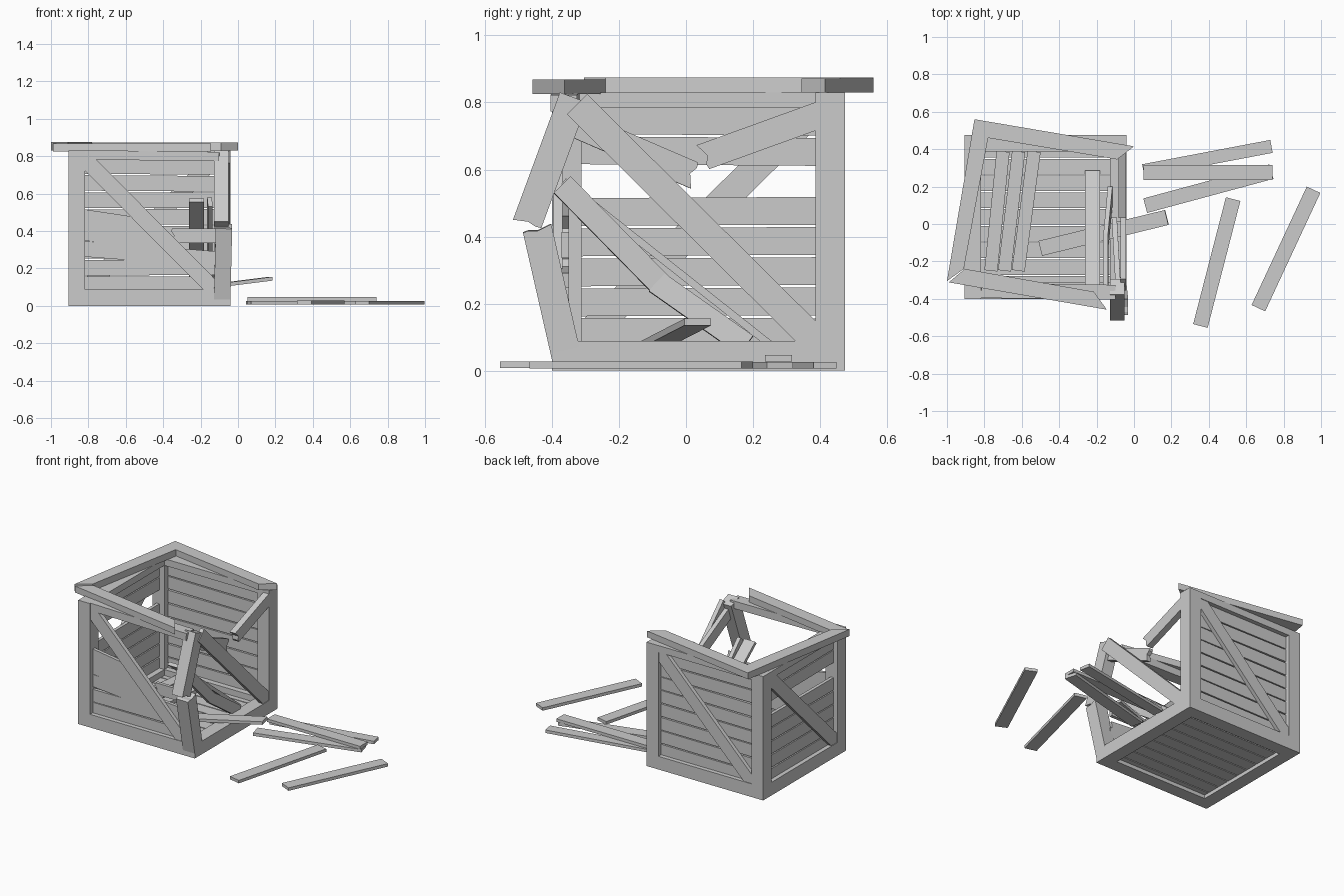
import bpy, bmesh, random
from mathutils import Vector

if "Cube" in bpy.data.objects:
    bpy.data.objects.remove(bpy.data.objects["Cube"])

random.seed(4)
X0, X1, Y0, Y1, H, W = -0.905, -0.04, -0.40, 0.475, 0.83, 0.088


def prism(name, pts, vec):
    """Extrude a flat polygon along vec."""
    bm = bmesh.new()
    f = bm.faces.new([bm.verts.new(p) for p in pts])
    ext = bmesh.ops.extrude_face_region(bm, geom=[f])
    bmesh.ops.translate(bm, vec=vec, verts=[e for e in ext['geom'] if isinstance(e, bmesh.types.BMVert)])
    bmesh.ops.recalc_face_normals(bm, faces=bm.faces)
    me = bpy.data.meshes.new(name)
    bm.to_mesh(me)
    bm.free()
    bpy.context.collection.objects.link(bpy.data.objects.new(name, me))


def board(name, p, q, n, w, t, jag=0):
    """Board from p to q; n = thickness direction, w wide, t thick; jag = splinter depth at q."""
    p, q = Vector(p), Vector(q)
    a = (q - p).normalized()
    n = Vector(n)
    n = (n - a * n.dot(a)).normalized()
    s = n.cross(a)
    L, h = (q - p).length, w / 2
    prof = [(0, -h), (L, -h)]
    if jag:
        prof += [(L - jag, 0), (L - jag * .4, h * .6)]
    prof += [(L - jag * .6, h), (0, h)]
    prism(name, [p + a * u + s * v - n * t / 2 for u, v in prof], n * t)


# Wall coordinate maps: position along wall, height, depth inward
walls = {
    'back': (lambda u, z, d: (u, Y1 - d, z), (0, 1, 0), X0, X1),
    'front': (lambda u, z, d: (u, Y0 + d, z), (0, 1, 0), X0, X1),
    'left': (lambda u, z, d: (X0 + d, u, z), (1, 0, 0), Y0, Y1),
    'right': (lambda u, z, d: (X1 - d, u, z), (1, 0, 0), Y0, Y1),
}
brace_up = {'back': True, 'front': False, 'left': True, 'right': False}
missing = {'back': [], 'left': [5], 'front': [2, 3, 4, 5, 6, 7], 'right': range(8)}
PD = .04  # plank depth

for k, (P, n, a, b) in walls.items():
    # bottom and top rails
    board(k + '_bottom_rail', P(a + W, W / 2, W / 2), P(b - W, W / 2, W / 2), n, W, W)
    if k in ('back', 'left'):
        board(k + '_top_rail', P(a + W, H - .022, W / 2), P(b - W, H - .022, W / 2), n, .045, W)
    # diagonal brace
    z0, z1 = (.075, H - .035) if brace_up[k] else (H - .035, .075)
    board(k + '_brace', P(a + .075, z0, .018), P(b - .075, z1, .018), n, .085, .028)
    # horizontal planks
    for i in range(8):
        if i not in missing[k]:
            z = .115 + .09 * i
            j = random.uniform(-.003, .003)
            board(f'{k}_plank_{i}', P(a + .07, z + j, PD), P(b - .07, z - j, PD), n, .083, .022)

# intact corner posts
for nm, x, y in (('back_left', X0, Y1), ('back_right', X1, Y1), ('front_left', X0, Y0)):
    cx = x + W / 2 if x == X0 else x - W / 2
    cy = y + W / 2 if y == Y0 else y - W / 2
    board(nm + '_post', (cx, cy, 0), (cx, cy, H), (1, 0, 0), W, W)

# snapped front right post
board('bottom_corner', (-.084, Y0 + W / 2, 0), (-.084, Y0 + W / 2, .088), (1, 0, 0), W, W)
board('post_lower_stub', (-.085, -.352, .02), (-.075, -.445, .428), (1, 0, 0), W, W, .01)
board('post_upper_piece', (-.09, -.335, .815), (-.09, -.475, .435), (1, 0, 0), W, W * .9, .01)
board('front_top_rail', (X0 + W, -.356, .807), (-.10, -.365, .798), (0, 1, 0), .05, W * .9)

# snapped right top rail
board('right_rail_back_stub', (-.063, .46, .785), (-.063, .045, .635), (1, 0, 0), .08, .042, .02)
board('right_rail_front_stub', (-.085, -.33, .735), (-.105, .03, .58), (1, .06, 0), .08, .028, .02)

# loosened front planks
y = Y0 + PD
board('front_plank_2', (-.83, y, .305), (-.12, y, .25), (0, 1, 0), .083, .022)
board('front_plank_3', (-.83, y, .392), (-.36, y, .33), (0, 1, 0), .083, .022, .02)
board('front_plank_3_stub', (-.12, y, .375), (-.37, y, .375), (0, 1, 0), .078, .022, .03)
board('front_plank_4', (-.83, y, .475), (-.46, y, .42), (0, 1, 0), .083, .022, .03)

# floor planks
for i in range(9):
    y = Y0 + .08 + .0895 * i
    board(f'floor_plank_{i}', (X0 + .07, y, .036), (X1 - .07, y, .036), (0, 0, 1), .083, .024)

# twisted mitred lid frame with the right bar gone
lid = {
    'left': ([(-1.0, -.305), (-.853, .56), (-.78, .46), (-.91, -.24)], .83, .875),
    'back': ([(-.853, .56), (0.0, .415), (-.09, .345), (-.78, .46)], .83, .872),
    'front': ([(-.99, -.312), (-.145, -.458), (-.215, -.362), (-.905, -.24)], .825, .868),
}
for k, (pts, z0, z1) in lid.items():
    prism(f'lid_{k}_bar', [(x, y, z0) for x, y in pts], (0, 0, z1 - z0))

# boards fallen inside the crate
for i in range(3):
    x = -.70 + .083 * i
    board(f'fallen_board_{i}', (x, .388, .06), (x - .065 - .01 * i, -.25, .06), (0, 0, 1), .07, .022)
board('leaning_board', (-.222, -.365, .565), (-.222, .28, .055), (0, 1, 1), .08, .022)
board('snapped_board_top', (-.15, -.37, .555), (-.15, -.07, .25), (1, 0, .1), .07, .025)
board('snapped_board_bottom', (-.15, -.09, .265), (-.125, .18, .075), (1, 0, .1), .07, .025)
board('sticking_out_board', (-.50, -.13, .06), (.175, .035, .145), (0, 0, 1), .082, .02)

# boards scattered on the ground
for i, (x0, y0, x1, y1, z) in enumerate([
        (.05, .285, .735, .415, .016), (.05, .276, .74, .276, .037), (.06, .098, .735, .28, .016),
        (.355, -.545, .53, .133, .018), (.665, -.45, .96, .183, .017)]):
    board(f'ground_board_{i}', (x0, y0, z), (x1, y1, z), (0, 0, 1), .08 if i else .07, .02)
